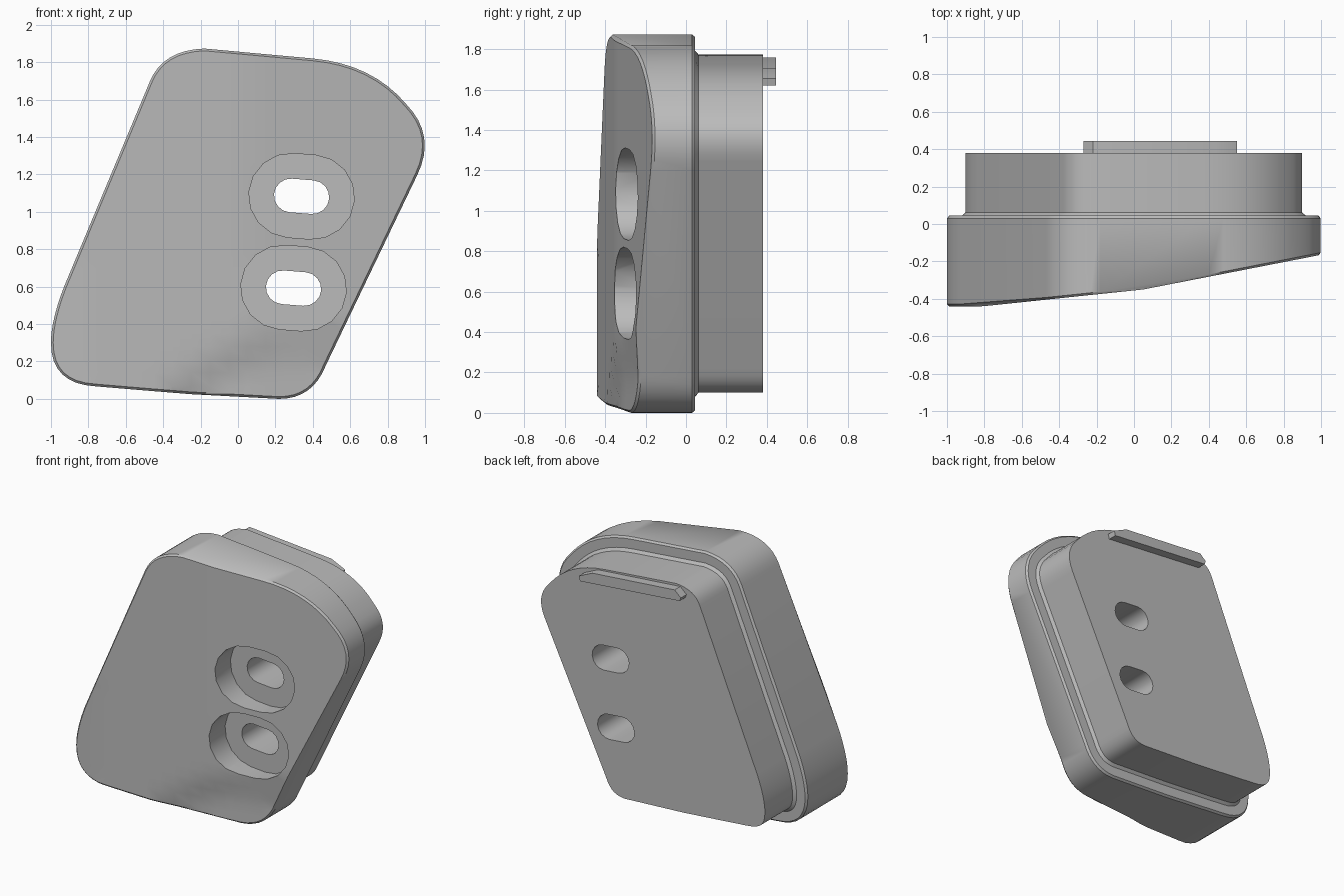
import bpy, bmesh, math
from mathutils import Vector

cube = bpy.data.objects.get("Cube")
if cube:
    bpy.data.objects.remove(cube, do_unlink=True)

GREY = (0.5, 0.5, 0.5, 1)
mat = bpy.data.materials.new("plain_grey")
mat.use_nodes = True
mat.diffuse_color = GREY
mat.node_tree.nodes["Principled BSDF"].inputs["Base Color"].default_value = GREY

# Rounded corners of the slanted plate, clockwise: start, control, end (x, z)
CORNERS = [
    ((-0.47, 1.70), (-0.40, 1.865), (-0.18, 1.873)),
    ((0.40, 1.82), (0.72, 1.79), (0.90, 1.575)),
    ((0.90, 1.575), (1.06, 1.41), (0.96, 1.20)),
    ((0.47, 0.18), (0.40, 0.0), (0.22, 0.0)),
    ((-0.25, 0.025), (-0.50, 0.045), (-0.76, 0.067)),
    ((-0.76, 0.067), (-1.0, 0.08), (-1.0, 0.30)),
    ((-1.0, 0.30), (-1.0, 0.42), (-0.93, 0.60)),
]


def plate_outline(steps=8):
    pts = []
    for corner in CORNERS:
        a, b, c = map(Vector, corner)
        for i in range(steps + 1):
            t = i / steps
            p = a * (1 - t) ** 2 + b * 2 * t * (1 - t) + c * t * t
            if not pts or (p - pts[-1]).length > 0.001:
                pts.append(p)
    return pts


def inset(pts, dist):
    out = []
    for i, p in enumerate(pts):
        t = (pts[(i + 1) % len(pts)] - pts[i - 1]).normalized()
        out.append(p + Vector((t.y, -t.x)) * dist)
    return out


def stadium(cx, cz, half, radius, tilt, steps=8):
    pts = []
    for side in (1, -1):
        for i in range(steps + 1):
            a = math.pi * (i / steps - 0.5)
            x, z = side * (half + radius * math.cos(a)), side * radius * math.sin(a)
            pts.append(Vector((cx + x * math.cos(tilt) - z * math.sin(tilt),
                               cz + x * math.sin(tilt) + z * math.cos(tilt))))
    return pts


def loft(pts, levels):
    """Solid running along y through (y, inset) levels."""
    bm = bmesh.new()
    rings = [[bm.verts.new((p.x, y, p.y)) for p in inset(pts, d)] for y, d in levels]
    n = len(pts)
    for r0, r1 in zip(rings, rings[1:]):
        for i in range(n):
            j = (i + 1) % n
            bm.faces.new((r0[i], r0[j], r1[j], r1[i]))
    front = bm.faces.new(rings[0])
    bm.faces.new(rings[-1])
    bmesh.ops.recalc_face_normals(bm, faces=bm.faces)
    return bm, front


def make(name, bm):
    me = bpy.data.meshes.new(name)
    bm.to_mesh(me)
    bm.free()
    me.materials.append(mat)
    ob = bpy.data.objects.new(name, me)
    bpy.context.collection.objects.link(ob)
    return ob


def activate(ob):
    bpy.ops.object.select_all(action='DESELECT')
    ob.select_set(True)
    bpy.context.view_layer.objects.active = ob


def cut(ob, pts, y0, y1):
    cutter = make("slot_cutter", loft(pts, [(y0, 0), (y1, 0)])[0])
    cutter.hide_render = True
    mod = ob.modifiers.new("slot", 'BOOLEAN')
    mod.operation, mod.solver, mod.object = 'DIFFERENCE', 'EXACT', cutter
    activate(ob)
    bpy.ops.object.modifier_apply(modifier=mod.name)
    bpy.data.objects.remove(cutter, do_unlink=True)


def clamp(v):
    return max(0.0, min(1.0, v))


def front_y(x, z):
    """Sloping front face, with a shallow hollow low on the left."""
    y = -0.35 + (x - 0.05) * (0.105 if x < 0.05 else 0.195)
    d = (x - 0.1) * 0.574 - (z - 0.4) * 0.82
    return max(y, -0.44) + 0.035 * clamp(d / 0.14) * clamp((0.42 - z) / 0.25)


outline = plate_outline()

# Front shell: thick plate with a shaped front
FRONT = -0.6
bm, front = loft(outline, [(FRONT, 0.012), (FRONT + 0.012, 0), (0.03, 0), (0.045, 0.012)])
cuts = [(Vector((i * 0.1 + 0.05, 0, 0)), Vector((1, 0, 0))) for i in range(-10, 10)]
cuts += [(Vector((0, 0, i * 0.07)), Vector((0, 0, 1))) for i in range(1, 27)]
for co, no in cuts:
    faces = [f for f in bm.faces if all(abs(v.co.y - FRONT) < 1e-4 for v in f.verts)]
    geom = set(faces) | {e for f in faces for e in f.edges} | {v for f in faces for v in f.verts}
    bmesh.ops.bisect_plane(bm, geom=list(geom), plane_co=co, plane_no=no, dist=1e-5)
for v in bm.verts:
    if v.co.y < -0.5:
        v.co.y += front_y(v.co.x, v.co.z) - FRONT
bmesh.ops.triangulate(bm, faces=[f for f in bm.faces if len(f.verts) > 4])
shell = make("front_shell", bm)

# Rear block: smaller plate with a small fillet at its foot
block = make("rear_block", loft(outline, [(0.045, 0.08), (0.062, 0.1), (0.38, 0.1)])[0])

# Two slotted holes with wide counterbores
TILT = -0.08
for cx, cz in ((0.34, 1.083), (0.297, 0.592)):
    cut(shell, stadium(cx, cz, 0.058, 0.225, TILT), -0.8, -0.17)
    for part in (shell, block):
        cut(part, stadium(cx, cz, 0.058, 0.09, TILT), -0.8, 0.6)

# Locating rib along the top of the back
rib_pts = [Vector(p) for p in ((-0.27, 1.715), (-0.22, 1.76), (0.44, 1.705),
                               (0.55, 1.655), (0.54, 1.62), (-0.26, 1.69))]
rib = make("back_rib", loft(rib_pts, [(0.37, 0), (0.445, 0)])[0])

for ob in (shell, block, rib):
    activate(ob)
    bpy.ops.object.shade_smooth_by_angle(angle=math.radians(30))
